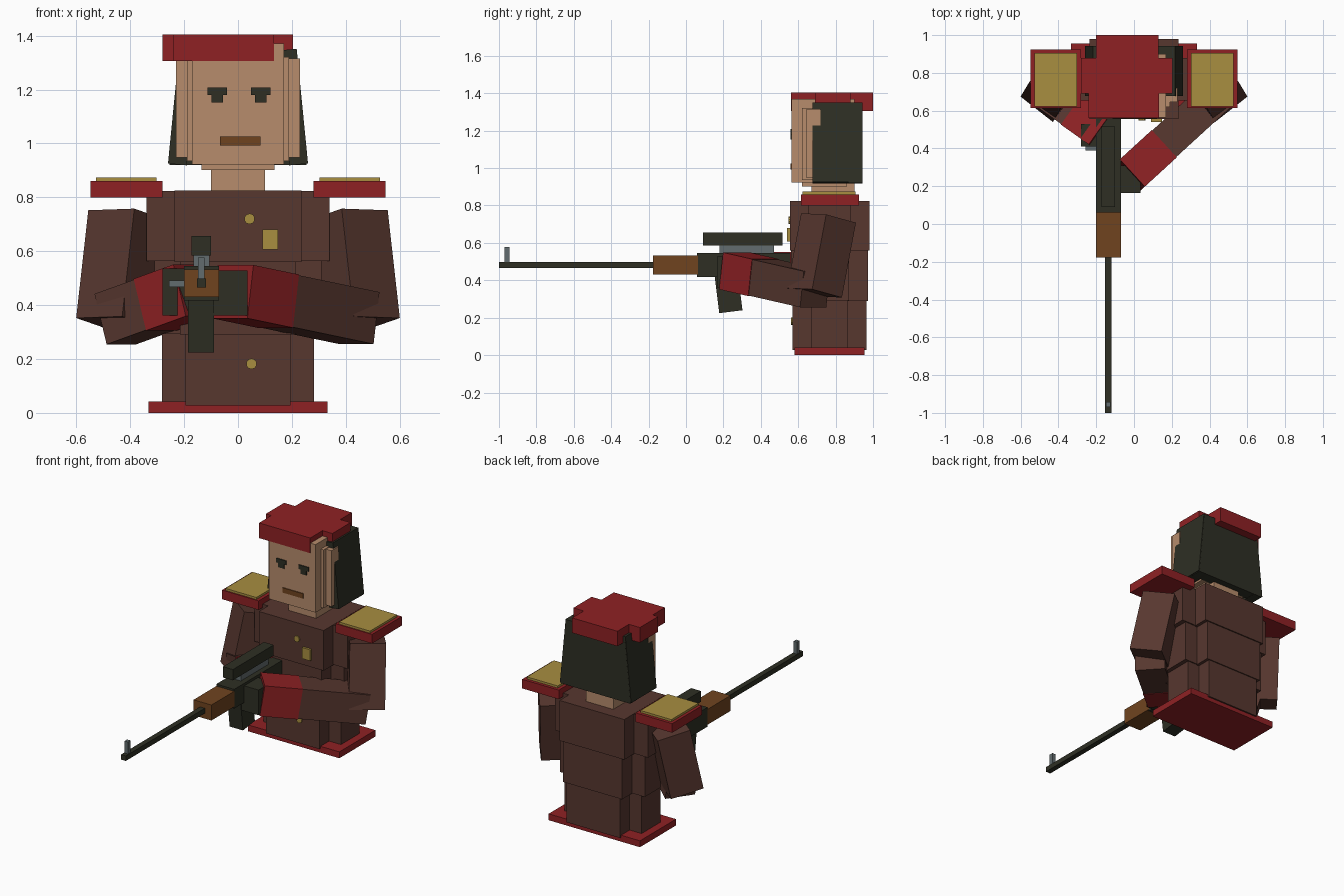
import bpy, bmesh
from mathutils import Vector, Matrix

if "Cube" in bpy.data.objects:
    bpy.data.objects.remove(bpy.data.objects["Cube"], do_unlink=True)


def material(name, hex_code):
    srgb = [int(hex_code[i:i + 2], 16) / 255 for i in (0, 2, 4)]
    colour = [((c + 0.055) / 1.055) ** 2.4 for c in srgb] + [1]
    m = bpy.data.materials.new(name)
    m.use_nodes = True
    m.diffuse_color = colour
    node = m.node_tree.nodes["Principled BSDF"]
    node.inputs["Base Color"].default_value = colour
    node.inputs["Roughness"].default_value = 0.9
    return m


RED = material("red cloth", "8F2124")
COAT = material("brown coat", "57372F")
SKIN = material("skin", "B78C6C")
BLACK = material("dark green black", "2E2F24")
GOLD = material("gold", "A88E40")
WOOD = material("wood brown", "70441F")
STEEL = material("steel grey", "626C6E")


def finish(name, bm, mat):
    mesh = bpy.data.meshes.new(name)
    bm.to_mesh(mesh)
    bm.free()
    mesh.materials.append(mat)
    obj = bpy.data.objects.new(name, mesh)
    bpy.context.collection.objects.link(obj)
    return obj


def box(name, mat, x, y, z):
    """Box spanning the given x, y and z ranges."""
    bm = bmesh.new()
    mid = Vector([sum(r) / 2 for r in (x, y, z)])
    size = Vector([r[1] - r[0] for r in (x, y, z)])
    bmesh.ops.create_cube(bm, size=1, matrix=Matrix.Translation(mid) @ Matrix.Diagonal(size.to_4d()))
    return finish(name, bm, mat)


def bar(name, mat, a, b, side, width, depth):
    """Box running from a to b, its width lying along side."""
    a, b = Vector(a), Vector(b)
    axis = (b - a).normalized()
    u = Vector(side)
    u = (u - axis * u.dot(axis)).normalized()
    v = axis.cross(u)
    turn = Matrix((u, v, axis)).transposed().to_4x4()
    size = Matrix.Diagonal((width, depth, (b - a).length, 1))
    bm = bmesh.new()
    bmesh.ops.create_cube(bm, size=1, matrix=Matrix.Translation((a + b) / 2) @ turn @ size)
    return finish(name, bm, mat)


def sym(half):
    return (-half, half)


# Coat: three tiers, each a deep middle and narrower sides
box("coat_hem", RED, sym(0.333), (0.58, 0.955), (0, 0.042))
for tier, mid, out, front, back, low, high in (
        ("lower", 0.195, 0.282, 0.57, 0.965, 0.027, 0.3),
        ("middle", 0.215, 0.31, 0.562, 0.972, 0.29, 0.57),
        ("upper", 0.236, 0.34, 0.555, 0.98, 0.56, 0.825)):
    box(tier + "_coat", COAT, sym(mid), (front, back), (low, high))
    box(tier + "_coat_sides", COAT, sym(out), (front + 0.1, back - 0.1), (low + 0.003, high - 0.002))

# Buttons and badge
for i, (x, z, y) in enumerate(((0.043, 0.72, 0.552), (0.05, 0.182, 0.567))):
    bm = bmesh.new()
    place = Matrix.Translation((x, y, z)) @ Matrix.Rotation(1.5708, 4, "X")
    bmesh.ops.create_cone(bm, cap_ends=True, segments=10, radius1=0.02, radius2=0.02, depth=0.009, matrix=place)
    finish("button_%d" % (i + 1), bm, GOLD)
box("badge", GOLD, (0.09, 0.148), (0.54, 0.56), (0.607, 0.68))

# Neck and head
box("neck", SKIN, sym(0.1), (0.67, 0.9), (0.82, 0.93))
box("chin", SKIN, sym(0.135), (0.62, 0.86), (0.902, 0.93))
box("face", SKIN, sym(0.17), (0.565, 0.9), (0.922, 1.37))
box("cheeks", SKIN, sym(0.19), (0.62, 0.88), (0.935, 1.32))
box("temples", SKIN, sym(0.23), (0.645, 0.72), (0.947, 1.315))
for side, x in (("right", -0.077), ("left", 0.085)):
    box(side + "_eyelid", BLACK, (x - 0.036, x + 0.036), (0.559, 0.567), (1.18, 1.208))
    box(side + "_pupil", BLACK, (x - 0.021, x + 0.021), (0.559, 0.567), (1.152, 1.18))
box("mouth", WOOD, (-0.067, 0.083), (0.559, 0.567), (0.993, 1.025))

# Hair: leaning side slabs and a flared back
for side, s in (("right", -1), ("left", 1)):
    bar(side + "_hair", BLACK, (s * 0.225, 0.81, 0.922), (s * 0.183, 0.81, 1.348), (1, 0, 0), 0.07, 0.265)
hair = box("back_hair", BLACK, sym(0.24), (0.87, 0.943), (0.92, 1.35))
for v in hair.data.vertices:
    v.co.x *= 1.06 if v.co.z < 1 else 0.89

# Stepped beret
box("beret_back", RED, (-0.2, 0.13), (0.85, 1.0), (1.306, 1.405))
box("beret_middle", RED, (-0.28, 0.205), (0.69, 0.88), (1.305, 1.405))
box("beret_front", RED, (-0.24, 0.133), (0.562, 0.7), (1.305, 1.405))

# Shoulder boards and upper arms
for side, s in (("right", -1), ("left", 1)):
    box(side + "_shoulder_board", RED, sorted((s * 0.28, s * 0.547)), (0.615, 0.925), (0.8, 0.86))
    box(side + "_shoulder_plate", GOLD, sorted((s * 0.302, s * 0.527)), (0.622, 0.905), (0.86, 0.874))
    bar(side + "_upper_arm", COAT, (s * 0.407, 0.762, 0.733), (s * 0.452, 0.687, 0.333),
        (s * 0.17, 0.135, 0), 0.217, 0.208)

# Forearms with red cuffs
for side, elbow, wrist, part in (
        ("left", (0.45, 0.69, 0.352), (-0.02, 0.26, 0.45), 0.64),
        ("right", (-0.455, 0.695, 0.348), (-0.16, 0.485, 0.455), 0.5)):
    elbow, wrist = Vector(elbow), Vector(wrist)
    seam = elbow.lerp(wrist, part)
    across = (wrist - elbow).cross(Vector((0, 0, 1)))
    bar(side + "_forearm", COAT, elbow, seam, across, 0.19, 0.195)
    bar(side + "_cuff", RED, seam, wrist, across, 0.196, 0.2)

# Gloved hands
box("left_hand", BLACK, (-0.17, 0.035), (0.165, 0.31), (0.362, 0.528))
box("right_hand", BLACK, (-0.28, -0.15), (0.41, 0.53), (0.362, 0.535))

# Rifle
box("barrel", BLACK, (-0.153, -0.118), (-1.0, -0.15), (0.465, 0.498))
box("front_sight", STEEL, (-0.148, -0.124), (-0.97, -0.943), (0.495, 0.577))
box("handguard", WOOD, (-0.2, -0.07), (-0.177, 0.065), (0.43, 0.532))
box("receiver", BLACK, (-0.2, -0.07), (0.06, 0.56), (0.418, 0.545))
box("scope_mount", STEEL, (-0.165, -0.105), (0.18, 0.47), (0.54, 0.59))
box("scope", BLACK, (-0.172, -0.1), (0.09, 0.515), (0.585, 0.656))
box("bolt_handle", STEEL, (-0.256, -0.19), (0.39, 0.412), (0.468, 0.492))
bar("magazine", BLACK, (-0.137, 0.215, 0.43), (-0.137, 0.24, 0.232), (1, 0, 0), 0.097, 0.125)
